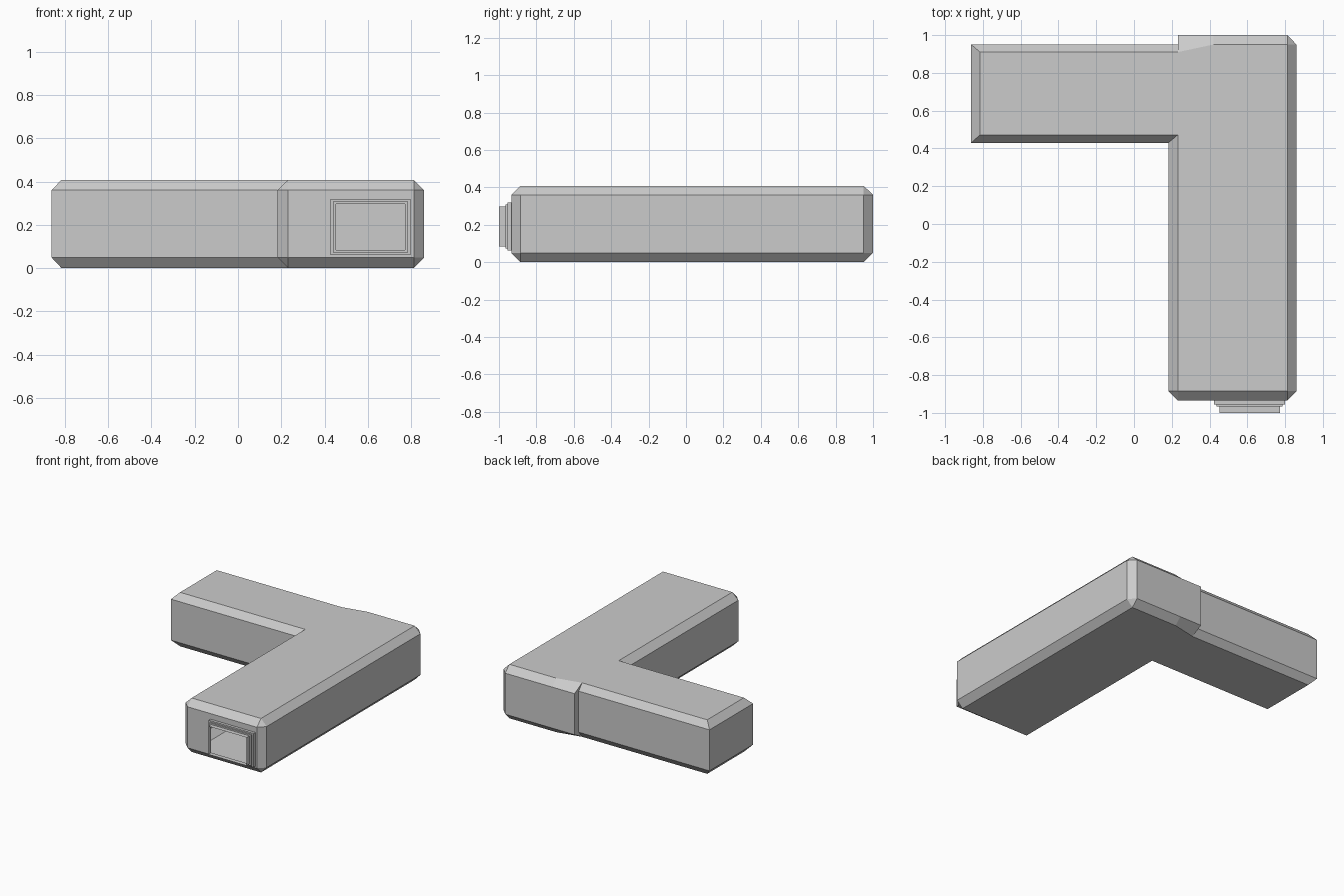
import bpy, bmesh

if "Cube" in bpy.data.objects:
    bpy.data.objects.remove(bpy.data.objects["Cube"])


def bridge(bm, loops):
    """Skin consecutive closed loops of vertices with quads."""
    for a, b in zip(loops, loops[1:]):
        n = len(a)
        for i in range(n):
            j = (i + 1) % n
            if {a[i], a[j]} != {b[i], b[j]}:
                bm.faces.new((a[i], a[j], b[j], b[i]))


def finish(bm, name):
    bmesh.ops.remove_doubles(bm, verts=bm.verts, dist=0.0005)
    mesh = bpy.data.meshes.new(name)
    bm.to_mesh(mesh)
    bm.free()
    obj = bpy.data.objects.new(name, mesh)
    bpy.context.collection.objects.link(obj)
    return obj


def front_rect(bm, x0, x1, z0, z1, y):
    return [bm.verts.new((x, y, z)) for x, z in ((x0, z0), (x1, z0), (x1, z1), (x0, z1))]


# Connector opening in the front wall
X0, X1, Z0, Z1 = 0.424, 0.80, 0.063, 0.318
FRONT = -0.934

# L-shaped hollow body: wall outline and matching chamfered rim outline
outline = [
    ((-0.862, 0.95), (-0.815, 0.91)), ((-0.862, 0.43), (-0.815, 0.472)),
    ((0.182, 0.43), (0.232, 0.472)), ((0.182, -0.885), (0.232, -0.885)),
    ((0.232, FRONT), (0.232, -0.885)), ((0.812, FRONT), (0.812, -0.885)),
    ((0.86, -0.885), (0.812, -0.885)), ((0.86, 0.95), (0.812, 0.95)),
    ((0.812, 1.0), (0.812, 0.95)), ((0.42, 1.0), (0.42, 0.95)),
    ((0.232, 1.0), (0.232, 0.91)), ((0.232, 0.95), (0.232, 0.91)),
]
wall = [p[0] for p in outline]
rim = [p[1] for p in outline]
bm = bmesh.new()
loops = [[bm.verts.new((x, y, z)) for x, y in pts]
         for pts, z in ((rim, 0.0), (wall, 0.05), (wall, 0.36), (rim, 0.408))]
bridge(bm, loops)

# Cut the connector opening out of the front wall panel
low, high = loops[1], loops[2]
panel = [low[4], low[5], high[5], high[4]]
bm.faces.remove(next(f for f in bm.faces if set(f.verts) == set(panel)))
bridge(bm, [panel, front_rect(bm, X0, X1, Z0, Z1, FRONT)])

# Top and bottom plates (coincident rim points used once)
for loop, flip in ((loops[0], True), (loops[3], False)):
    ring = [v for i, v in enumerate(loop) if (v.co - loop[i - 1].co).length > 0.001]
    bm.faces.new(ring[::-1] if flip else ring)
finish(bm, "body")

# Stepped open connector sleeve: (inset, y) profile
bm = bmesh.new()
profile = [(0, FRONT), (0, -0.955), (0.014, -0.955), (0.014, -0.966),
           (0.028, -0.966), (0.028, -1.0)]
bridge(bm, [front_rect(bm, X0 + d, X1 - d, Z0 + d * 0.75, Z1 - d * 0.75, y)
            for d, y in profile])
finish(bm, "connector_sleeve")
